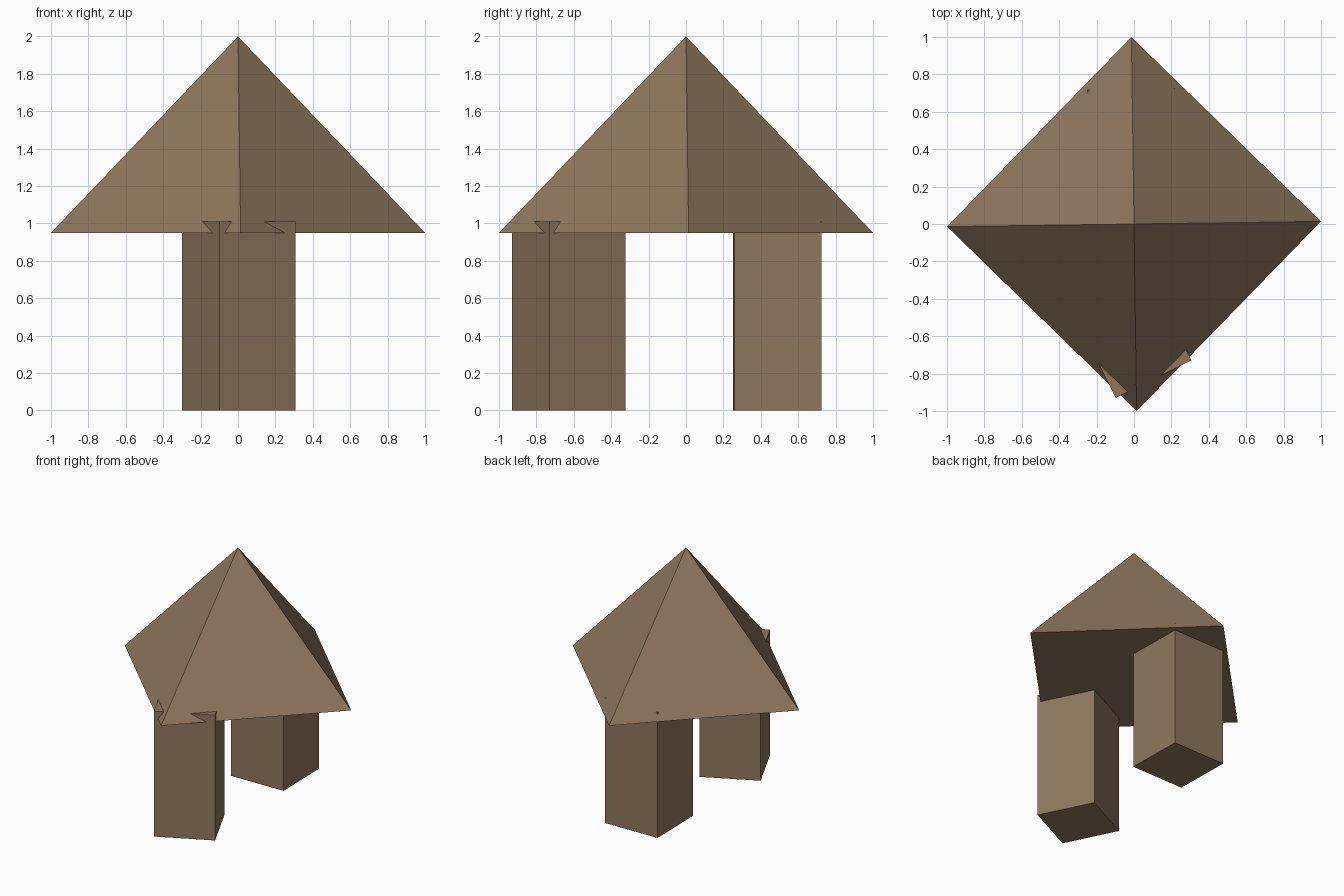
import bpy, math

if "Cube" in bpy.data.objects:
    bpy.data.objects.remove(bpy.data.objects["Cube"])

brown = bpy.data.materials.new("brown wood")
brown.diffuse_color = (0.275, 0.185, 0.11, 1)
brown.use_nodes = True
brown.node_tree.nodes["Principled BSDF"].inputs["Base Color"].default_value = brown.diffuse_color

def finish(name):
    ob = bpy.context.object
    ob.name = name
    ob.data.materials.append(brown)
    return ob

def leg(name, x, y, side, angle):
    bpy.ops.mesh.primitive_cube_add(size=1, location=(x, y, 0.505),
                                    rotation=(0, 0, math.radians(angle)))
    ob = finish(name)
    ob.scale = (side, side, 1.01)

# four-sided roof, corners on the axes
bpy.ops.mesh.primitive_cone_add(vertices=4, radius1=1, radius2=0, depth=1.05,
                                location=(0, 0, 1.475),
                                rotation=(0, 0, math.radians(0.8)))
finish("roof")

# twisted square legs, poking slightly through the roof
leg("front_leg", 0.004, -0.627, 0.452, 26.3)
leg("back_leg", -0.012, 0.488, 0.465, 1.0)
